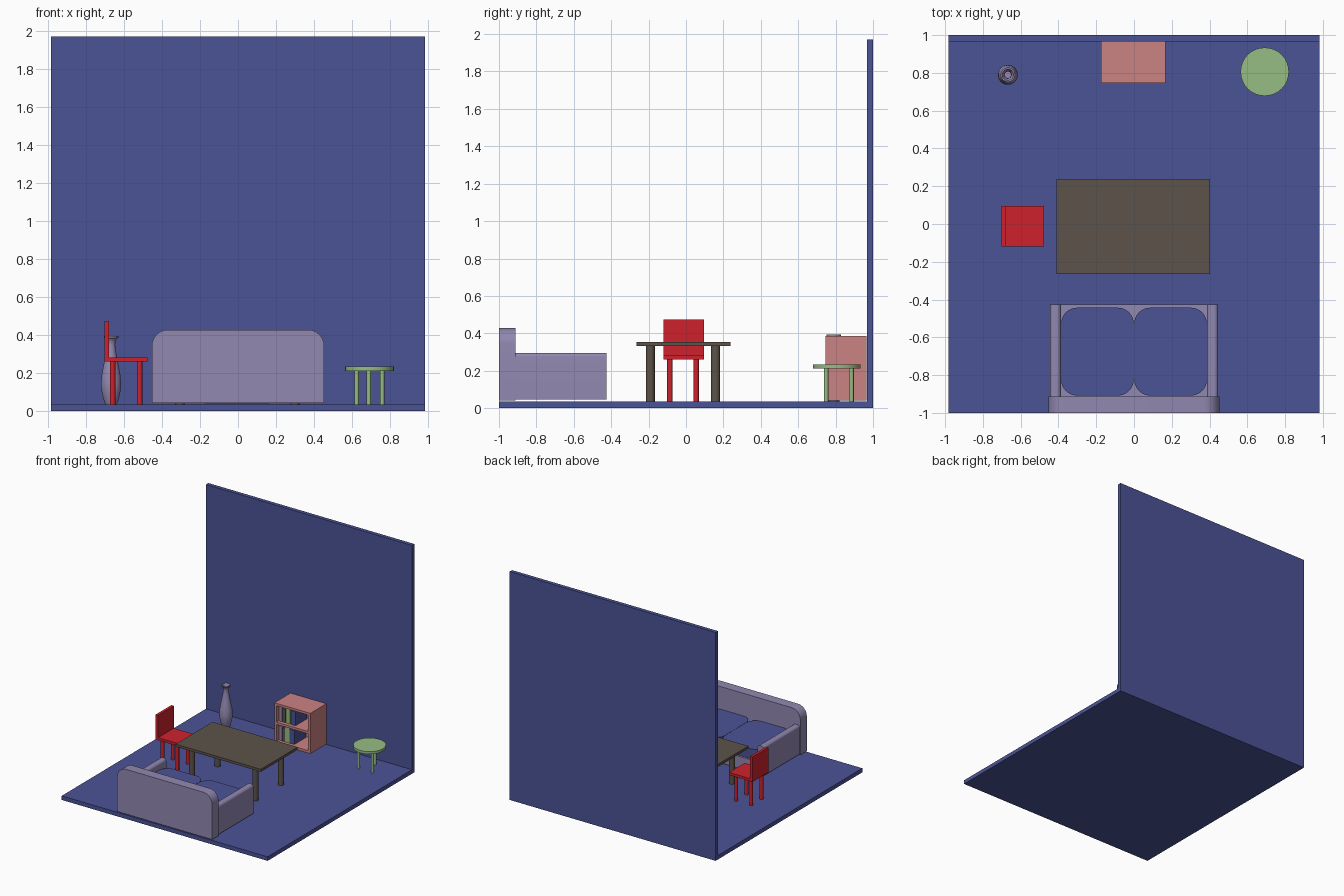
import bpy, bmesh, math
from mathutils import Vector

if "Cube" in bpy.data.objects:
    bpy.data.objects.remove(bpy.data.objects["Cube"])


def lin(c):
    c /= 255
    return c / 12.92 if c <= 0.04045 else ((c + 0.055) / 1.055) ** 2.4


def material(name, r, g, b):
    m = bpy.data.materials.new(name)
    m.diffuse_color = (lin(r), lin(g), lin(b), 1)
    m.use_nodes = True
    m.node_tree.nodes["Principled BSDF"].inputs["Base Color"].default_value = m.diffuse_color
    return m


BLUE = material("blue", 75, 83, 150)
LAVENDER = material("lavender", 145, 136, 176)
BROWN = material("dark brown", 93, 83, 74)
RED = material("red", 206, 34, 44)
PINK = material("salmon pink", 203, 130, 130)
GREEN = material("soft green", 151, 189, 132)


def finish(name, bm, mat, smooth=False):
    bmesh.ops.recalc_face_normals(bm, faces=bm.faces)
    me = bpy.data.meshes.new(name)
    bm.to_mesh(me)
    bm.free()
    me.materials.append(mat)
    ob = bpy.data.objects.new(name, me)
    bpy.context.collection.objects.link(ob)
    if smooth:
        bpy.ops.object.select_all(action='DESELECT')
        bpy.context.view_layer.objects.active = ob
        ob.select_set(True)
        bpy.ops.object.shade_smooth_by_angle(angle=math.radians(35))
    return ob


def box(name, x0, x1, y0, y1, z0, z1, mat):
    bm = bmesh.new()
    bmesh.ops.create_cube(bm, size=1)
    for v in bm.verts:
        v.co = Vector(((x0 + x1) / 2 + v.co.x * (x1 - x0),
                       (y0 + y1) / 2 + v.co.y * (y1 - y0),
                       (z0 + z1) / 2 + v.co.z * (z1 - z0)))
    return finish(name, bm, mat)


def lathe(name, x, y, profile, mat, n=32):
    """Spin (radius, height) points about a vertical axis, capping both ends."""
    bm = bmesh.new()
    rings = [[bm.verts.new((x + r * math.cos(2 * math.pi * i / n),
                            y + r * math.sin(2 * math.pi * i / n), z))
              for i in range(n)] for r, z in profile]
    for a, b in zip(rings, rings[1:]):
        for i in range(n):
            j = (i + 1) % n
            bm.faces.new((a[i], a[j], b[j], b[i]))
    bm.faces.new(rings[0])
    bm.faces.new(rings[-1])
    return finish(name, bm, mat, True)


def rod(name, x, y, r, z0, z1, mat, n=24):
    return lathe(name, x, y, [(r, z0), (r, z1)], mat, n)


def rounded(u0, u1, v0, v1, r_low, r_high, steps=8):
    """Rectangle outline with separate radii for low and high corners."""
    pts = []
    for u, v, su, sv, r, a in ((u0, v0, 1, 1, r_low, 180), (u1, v0, -1, 1, r_low, 270),
                               (u1, v1, -1, -1, r_high, 0), (u0, v1, 1, -1, r_high, 90)):
        if r == 0:
            pts.append((u, v))
            continue
        for i in range(steps + 1):
            t = math.radians(a + 90 * i / steps)
            pts.append((u + su * r + r * math.cos(t), v + sv * r + r * math.sin(t)))
    return pts


def prism(name, pts, axis, lo, hi, mat):
    """Extrude an outline along y (outline in xz) or z (outline in xy)."""
    bm = bmesh.new()
    def co(p, d):
        return (p[0], d, p[1]) if axis == 'y' else (p[0], p[1], d)
    a = [bm.verts.new(co(p, lo)) for p in pts]
    b = [bm.verts.new(co(p, hi)) for p in pts]
    bm.faces.new(a)
    bm.faces.new(b)
    for i in range(len(pts)):
        j = (i + 1) % len(pts)
        bm.faces.new((a[i], a[j], b[j], b[i]))
    return finish(name, bm, mat, True)


F = 0.035  # floor height

# Room
box("floor", -0.983, 0.983, -1, 1, 0, F, BLUE)
box("back_wall", -0.983, 0.983, 0.967, 1, F, 1.97, BLUE)

# Sofa, facing the back wall
prism("sofa_back", rounded(-0.453, 0.453, 0.042, 0.428, 0, 0.085), 'y', -1, -0.912, LAVENDER)
box("sofa_base", -0.39, 0.39, -0.914, -0.427, 0.046, 0.15, LAVENDER)
for s, side in ((-1, "left"), (1, "right")):
    x0, x1 = sorted((s * 0.387, s * 0.445))
    prism(side + "_sofa_arm", rounded(x0, x1, 0.046, 0.296, 0, 0.022), 'y', -0.914, -0.425, LAVENDER)
    x0, x1 = sorted((s * 0.001, s * 0.386))
    prism(side + "_cushion", rounded(x0, x1, -0.908, -0.443, 0.085, 0.085), 'z', 0.15, 0.235, BLUE)

# Table
box("table_top", -0.409, 0.403, -0.265, 0.238, 0.332, 0.354, BROWN)
for x in (-0.305, 0.3):
    for y in (-0.191, 0.158):
        rod("table_leg", x, y, 0.024, F, 0.333, BROWN)

# Chair
box("chair_seat", -0.702, -0.477, -0.12, 0.095, 0.26, 0.282, RED)
box("chair_back", -0.702, -0.679, -0.12, 0.095, 0.282, 0.475, RED)
for x in (-0.66, -0.518):
    for y in (-0.086, 0.055):
        rod("chair_leg", x, y, 0.0145, F, 0.261, RED)

# Vase: outside up to the lip, then down the hollow inside
lathe("vase", -0.668, 0.79, [
    (0.030, F), (0.036, 0.05), (0.046, 0.085), (0.052, 0.12), (0.053, 0.15),
    (0.049, 0.19), (0.041, 0.235), (0.032, 0.28), (0.025, 0.32), (0.022, 0.35),
    (0.024, 0.37), (0.032, 0.382), (0.038, 0.386), (0.038, 0.394), (0.030, 0.394),
    (0.020, 0.375), (0.017, 0.35), (0.028, 0.27), (0.045, 0.15), (0.026, 0.045)], LAVENDER)

# Bookcase, open to the front
X0, X1, Y0, Y1, Z0, Z1, T = -0.176, 0.167, 0.747, 0.965, 0.04, 0.387, 0.02
box("bookcase_left_side", X0, X0 + T, Y0, Y1, Z0, Z1, PINK)
box("bookcase_right_side", X1 - T, X1, Y0, Y1, Z0, Z1, PINK)
box("bookcase_back", X0 + T, X1 - T, Y1 - 0.015, Y1, Z0, Z1, PINK)
for name, z in (("bottom", Z0), ("shelf", 0.205), ("top", Z1 - T)):
    box("bookcase_" + name, X0 + T, X1 - T, Y0, Y1 - 0.015, z, z + T, PINK)

# Books on both shelves
for z, gap in ((Z0 + T, 0.0), (0.205 + T, 0.004)):
    x = X0 + T + 0.003
    for mat, w, h in ((LAVENDER, 0.03, 0.125), (BROWN, 0.025, 0.115),
                      (GREEN, 0.04, 0.135), (BLUE, 0.045, 0.12)):
        box("book", x, x + w, Y0 + 0.03, Y1 - 0.03, z, z + h, mat)
        x += w + 0.002 + gap

# Round three-legged stool
rod("stool_top", 0.692, 0.806, 0.128, 0.212, 0.234, GREEN, 32)
for x, y in ((0.624, 0.749), (0.758, 0.749), (0.688, 0.885)):
    rod("stool_leg", x, y, 0.012, F, 0.213, GREEN)
